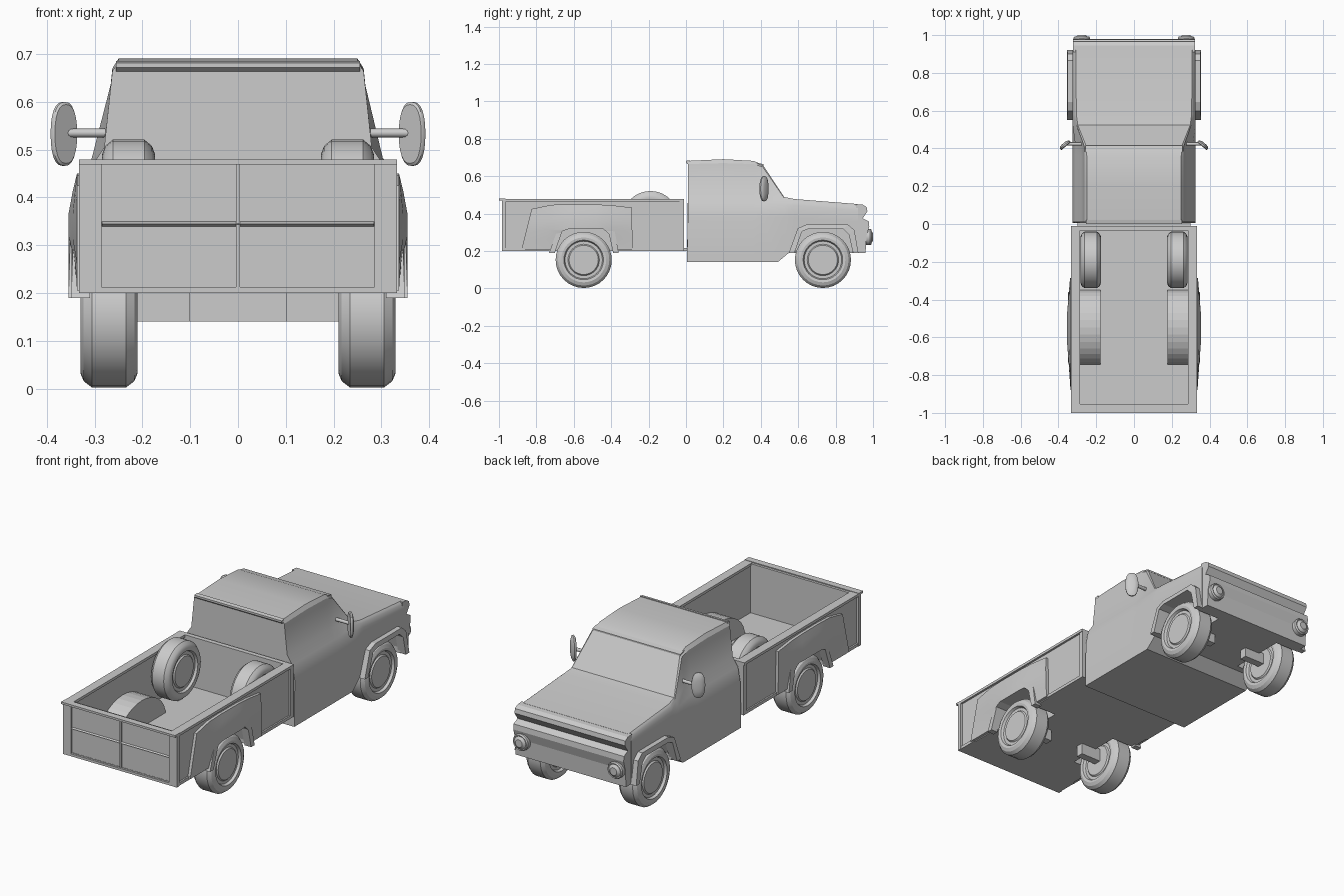
import bpy, bmesh, math
from mathutils import Vector

if "Cube" in bpy.data.objects:
    bpy.data.objects.remove(bpy.data.objects["Cube"])

R_WHEEL_Z = 0.155
FRONT_Y, REAR_Y = 0.735, -0.547


def activate(ob):
    bpy.ops.object.select_all(action='DESELECT')
    ob.select_set(True)
    bpy.context.view_layer.objects.active = ob


def loft(name, rings, smooth=None):
    """Skin a list of equal-length closed rings and cap both ends."""
    bm = bmesh.new()
    vs = [[bm.verts.new(p) for p in r] for r in rings]
    n = len(rings[0])
    for a, b in zip(vs, vs[1:]):
        for i in range(n):
            j = (i + 1) % n
            bm.faces.new((a[i], a[j], b[j], b[i]))
    bm.faces.new(vs[0])
    bm.faces.new(vs[-1][::-1])
    bmesh.ops.recalc_face_normals(bm, faces=bm.faces)
    me = bpy.data.meshes.new(name)
    bm.to_mesh(me)
    bm.free()
    ob = bpy.data.objects.new(name, me)
    bpy.context.collection.objects.link(ob)
    if smooth:
        activate(ob)
        bpy.ops.object.shade_smooth_by_angle(angle=math.radians(smooth))
    return ob


def extrude(name, prof, x0, x1):
    """Extrude a (y, z) side profile across x."""
    return loft(name, [[(x, y, z) for y, z in prof] for x in (x0, x1)])


def box(name, x0, x1, y0, y1, z0, z1):
    return extrude(name, [(y0, z0), (y1, z0), (y1, z1), (y0, z1)], x0, x1)


def circle(x, r, cy, cz, n=32):
    return [(x, cy + r * math.cos(2 * math.pi * i / n),
             cz + r * math.sin(2 * math.pi * i / n)) for i in range(n)]


def cut(ob, cutters):
    activate(ob)
    for c in cutters:
        m = ob.modifiers.new("wheel_cut", 'BOOLEAN')
        m.operation, m.solver, m.object = 'DIFFERENCE', 'EXACT', c
        bpy.ops.object.modifier_apply(modifier=m.name)


# wheel opening shape, relative to the axle in y
OPEN = [(-.15, .22), (-.115, .305), (-.08, .318), (.105, .318), (.135, .29), (.155, .22)]
LIP = [(-.185, .19), (-.137, .322), (-.09, .342), (.13, .342), (.165, .312), (.187, .19)]


def shift(pts, cy):
    return [(y + cy, z) for y, z in pts]


def opening(cy):
    prof = shift([(-.15, .05)] + OPEN + [(.155, .05)], cy)
    cs = [extrude("opening_cutter", prof, s * .19, s * .45) for s in (1, -1)]
    for c in cs:
        c.hide_render = True
    return cs


front_cut, rear_cut = opening(FRONT_Y), opening(REAR_Y)

# cab and hood: (y, sill y, sill z, half section from belt to roof)
roof = [(.325, .38), (.31, .46), (.28, .505)]
sections = [
    (.01, .005, .14, roof + [(.263, .665), (.25, .682)]),
    (.2, .2, .14, roof + [(.263, .67), (.25, .691)]),
    (.36, .36, .14, roof + [(.263, .665), (.25, .682)]),
    (.41, .49, .14, roof + [(.263, .65), (.252, .662)]),
    (.525, .55, .19, [(.325, .38), (.325, .448), (.308, .475), (.303, .483), (.298, .489)]),
    (.58, .58, .19, [(.325, .38), (.325, .445), (.316, .465), (.312, .472), (.305, .478)]),
    (.92, .92, .19, [(.325, .36), (.325, .417), (.32, .437), (.315, .445), (.308, .451)]),
]
rings = []
for y, yb, zb, pts in sections:
    half = [(.325, yb, zb)] + [(x, y, z) for x, z in pts]
    rings.append(half + [(-x, yy, z) for x, yy, z in reversed(half)])
cab = loft("cab_and_hood", rings, 28)
cut(cab, front_cut)

# rear roof lip
extrude("roof_rear_lip", [(.02, .655), (-.0, .672), (0, .682), (.02, .686)], -.255, .255)

# nose with recessed grille band
extrude("nose", [(.91, .19), (.96, .19), (.965, .28), (.98, .33), (.977, .358), (.945, .375),
                 (.97, .412), (.966, .435), (.945, .448), (.91, .451)], -.322, .322)

# front windscreen visor edge
extrude("visor", [(.38, .672), (.415, .664), (.415, .656), (.38, .655)], -.256, .256)

# bed floor, walls and rails
floor = box("bed_floor", -.322, .322, -.975, -.012, .2, .216)
cut(floor, rear_cut)
box("bed_front_wall", -.33, .33, -.035, -.01, .2, .478)
box("bed_cab_link", -.3, .3, -.02, .02, .2, .215)
for s in (1, -1):
    wall = box("bed_side_wall", s * .29, s * .322, -.975, -.015, .2, .47)
    cut(wall, rear_cut)
    box("bed_top_rail", s * .286, s * .333, -.985, -.01, .464, .478)
    box("bed_rear_post", s * .286, s * .333, -.985, -.962, .2, .47)
    box("bed_front_post", s * .29, s * .33, -.03, -.01, .2, .47)
    box("bed_sill", s * .3, s * .33, -.29, -.01, .2, .216)
    box("bed_rear_sill", s * .3, s * .33, -.97, -.86, .2, .216)

    # inner wheel housing
    arch = [(REAR_Y + .2 * math.cos(a), .2 + .155 * math.sin(a))
            for a in [math.pi * i / 16 for i in range(17)]]
    well = extrude("wheel_housing", arch, s * .178, s * .315)
    cut(well, rear_cut)

    # bulging rear fender
    cols = zip([-.88, -.75, -.62, -.48, -.4, -.285], [-.825, -.72, -.62, -.48, -.4, -.29],
               [.425, .447, .45, .449, .445, .432], [0, .5, 1, 1, .6, .1])
    rings = []
    for yb, yt, zt, b in cols:
        ring = []
        for f, p in zip([0, .25, .45, .65, .85, 1], [0, .4, 1, 1, .5, 0]):
            ring.append((s * (.337 + .018 * b * p), yb + (yt - yb) * f, .205 + (zt - .205) * f))
        rings.append(ring + [(s * .305, yt, zt), (s * .305, yb, .205)])
    fender = loft("rear_fender", rings, 30)
    cut(fender, rear_cut)

    # wheel arch lips
    for label, cy, x in (("front", FRONT_Y, .355), ("rear", REAR_Y, .349)):
        lip_in = [(-.155, .19)] + OPEN[1:-1] + [(.158, .19)]
        pairs = list(zip(shift(LIP, cy), shift(lip_in, cy)))
        loft(label + "_arch_lip", [[(s * .31, *o), (s * (x - .004 if o[1] > .3 else x), *o),
                                    (s * x, *i), (s * .31, *i)] for o, i in pairs])

# tailgate with four recessed panels
box("tailgate_panel", -.29, .29, -.974, -.952, .2, .475)
box("tailgate_lip", -.333, .333, -1.0, -.965, .469, .48)
box("tailgate_bottom_rail", -.29, .29, -.985, -.96, .2, .213)
for z in (.345,):
    extrude("tailgate_cross_rib", [(-.97, z - .008), (-.984, z), (-.97, z + .006)], -.285, .285)
box("tailgate_centre_rib", -.004, .004, -.982, -.965, .21, .47)


# wheels, plus two spares standing in the bed
def wheel(name, cx, cy, cz, k=1.0):
    side = [(.052, .078), (.045, .084), (.045, .1), (.058, .106), (.06, .12), (.053, .137), (.036, .15)]
    prof = [(-x, r) for x, r in side] + side[::-1]
    loft(name, [circle(cx + x * k, r, cy, cz) for x, r in prof], 30)


for s in (1, -1):
    wheel("front_wheel", s * .27, FRONT_Y - .003, .1525)
    wheel("rear_wheel", s * .27, REAR_Y, .1525)
    wheel("spare_wheel", s * .229, -.19, .371, .92)
    box("front_axle", s * .1, s * .25, FRONT_Y - .02, FRONT_Y + .02, .14, .2)
    box("rear_axle", s * .1, s * .25, REAR_Y - .02, REAR_Y + .02, .14, .21)

    # headlight
    ring = lambda y, r: [(s * .276 + dx, y, dz) for dx, dz in
                         [p[1:] for p in circle(0, r, 0, .275, 24)]]
    loft("headlight", [ring(.95, .044), ring(.985, .044), ring(.992, .039),
                       ring(.99, .034), ring(1.0, .02)], 30)

    # side mirror on its stem
    across, facing = Vector((s * .77, -.64, 0)), Vector((s * .64, .77, 0))
    centre = Vector((s * .365, .418, .533))
    rings = []
    for d, k in ((-.008, .92), (-.004, 1), (.003, 1), (.009, .8), (.013, .45)):
        ring = []
        for i in range(24):
            a = 2 * math.pi * i / 24
            c, t = math.cos(a), math.sin(a)
            w = .033 * math.copysign(abs(c) ** .8, c) * k
            h = .067 * math.copysign(abs(t) ** .9, t) * k
            ring.append(centre + across * w + facing * d + Vector((0, 0, h)))
        rings.append(ring)
    loft("side_mirror", rings, 35)
    loft("mirror_stem", [circle(s * x, .009, .424, .535, 12) for x in (.262, .362)], 40)

for c in front_cut + rear_cut:
    bpy.data.objects.remove(c)
